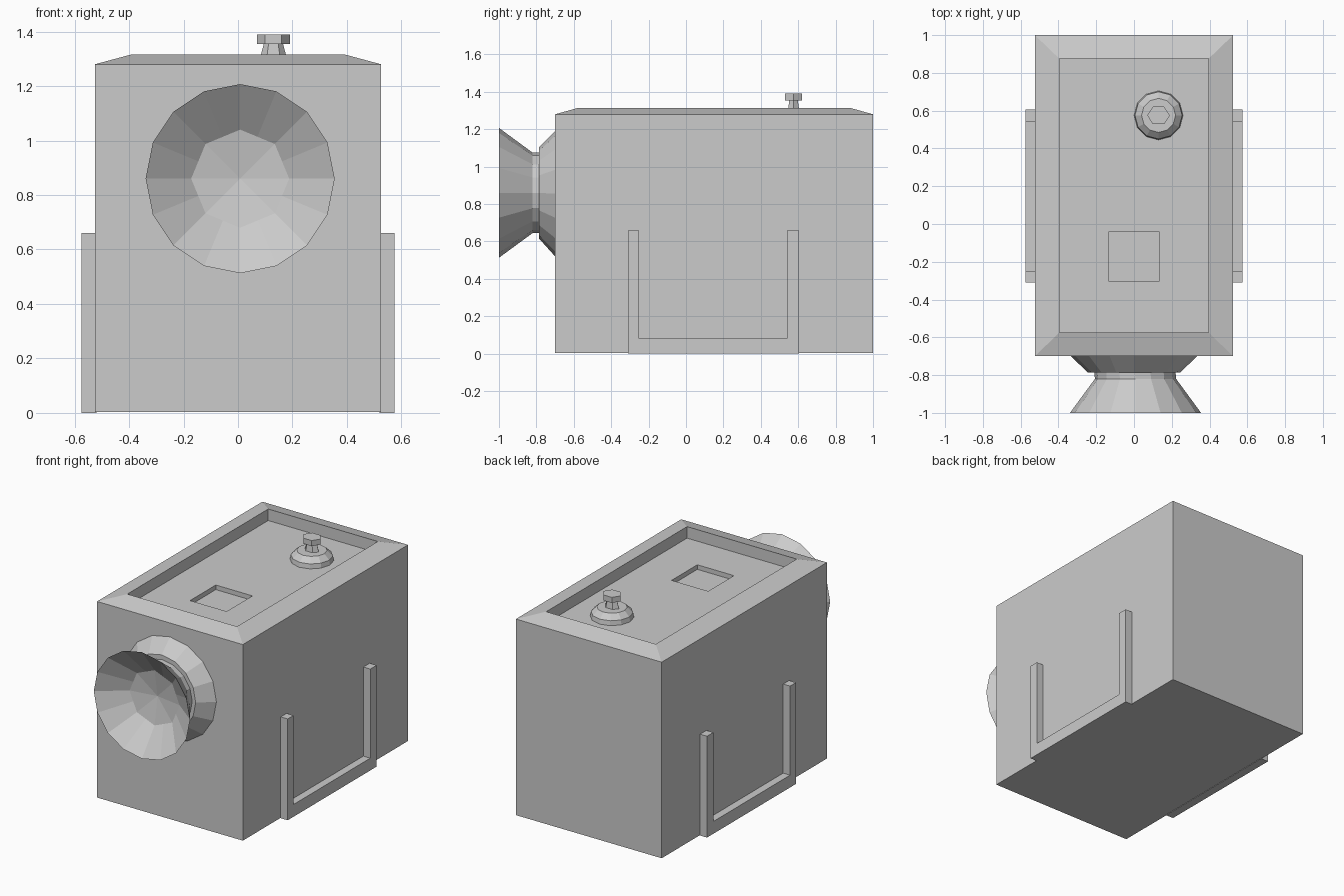
import bpy, bmesh, math
from mathutils import Vector

if "Cube" in bpy.data.objects:
    bpy.data.objects.remove(bpy.data.objects["Cube"])

grey = bpy.data.materials.new("light grey")
grey.diffuse_color = (0.6, 0.6, 0.6, 1)
grey.use_nodes = True
grey.node_tree.nodes["Principled BSDF"].inputs["Base Color"].default_value = grey.diffuse_color


def loft(name, rings, cap_start=True, cap_end=True):
    """Skin a list of equally long point rings into one closed object."""
    bm = bmesh.new()
    loops = [[bm.verts.new(p) for p in r] for r in rings]
    n = len(loops[0])
    for a, b in zip(loops, loops[1:]):
        for i in range(n):
            j = (i + 1) % n
            bm.faces.new((a[i], a[j], b[j], b[i]))
    if cap_start:
        bm.faces.new(loops[0])
    if cap_end:
        bm.faces.new(loops[-1])
    bmesh.ops.remove_doubles(bm, verts=bm.verts, dist=1e-5)
    bmesh.ops.recalc_face_normals(bm, faces=bm.faces)
    me = bpy.data.meshes.new(name)
    bm.to_mesh(me)
    bm.free()
    me.materials.append(grey)
    ob = bpy.data.objects.new(name, me)
    bpy.context.collection.objects.link(ob)
    return ob


def rect(x, y0, y1, z):
    return [(-x, y0, z), (x, y0, z), (x, y1, z), (-x, y1, z)]


def disc(cx, cy, z, rx, ry, n):
    return [(cx + rx * math.cos(math.tau * i / n),
             cy + ry * math.sin(math.tau * i / n), z) for i in range(n)]


# Body: box, sloped rim, sunken lid and square pocket
loft("body", [
    rect(0.525, -0.70, 1.0, 0.003),
    rect(0.525, -0.70, 1.0, 1.28),
    rect(0.395, -0.575, 0.875, 1.315),
    rect(0.395, -0.575, 0.875, 1.24),
    rect(0.132, -0.305, -0.04, 1.24),
    rect(0.132, -0.305, -0.04, 1.21),
])

# Side brackets: U-shaped outline pushed out from each side
outline = [(-0.31, 0), (0.605, 0), (0.605, 0.66), (0.54, 0.66),
           (0.54, 0.08), (-0.25, 0.08), (-0.25, 0.66), (-0.31, 0.66)]
for side, label in ((-1, "left"), (1, "right")):
    loft(label + "_bracket",
         [[(side * x, y, z) for y, z in outline] for x in (0.52, 0.575)])


# Flared horn on the front, 16 sides, with an eight-sided bowl bottom
def horn_ring(y, r, cx, cz, octagon=False):
    pts = []
    for i in range(16):
        a = math.tau * i / 16
        k = r * (math.cos(math.pi / 8) if octagon and i % 2 else 1)
        pts.append((cx + k * math.cos(a), y, cz + k * math.sin(a)))
    return pts


bowl = horn_ring(-0.87, 0.18, 0.008, 0.86, True)
tip = [Vector((0.008, -0.84, 0.86))] * 16


def horn():
    rings = [horn_ring(-0.695, 0.34, 0.0, 0.855),
             horn_ring(-0.785, 0.245, 0.0, 0.86),
             horn_ring(-0.785, 0.215, 0.005, 0.86),
             horn_ring(-0.82, 0.215, 0.008, 0.86),
             horn_ring(-1.0, 0.347, 0.008, 0.86),
             bowl]
    # nearly closed last ring forms the middle of the bowl
    rings.append([Vector(p).lerp(t, 0.995) for p, t in zip(bowl, tip)])
    loft("horn", rings)


horn()

# Knob on the lid: sloped base, tapered neck, hexagonal cap
kx, ky = 0.13, 0.575
loft("knob_base", [disc(kx, ky, 1.238, 0.13, 0.13, 12),
                   disc(kx, ky, 1.27, 0.125, 0.125, 12),
                   disc(kx, ky, 1.303, 0.09, 0.09, 12)])
loft("knob_neck", [disc(kx, ky, 1.30, 0.05, 0.035, 6),
                   disc(kx, ky, 1.356, 0.035, 0.026, 6)])
loft("knob_cap", [disc(kx, ky, 1.354, 0.06, 0.053, 6),
                  disc(kx, ky, 1.39, 0.06, 0.053, 6)])
